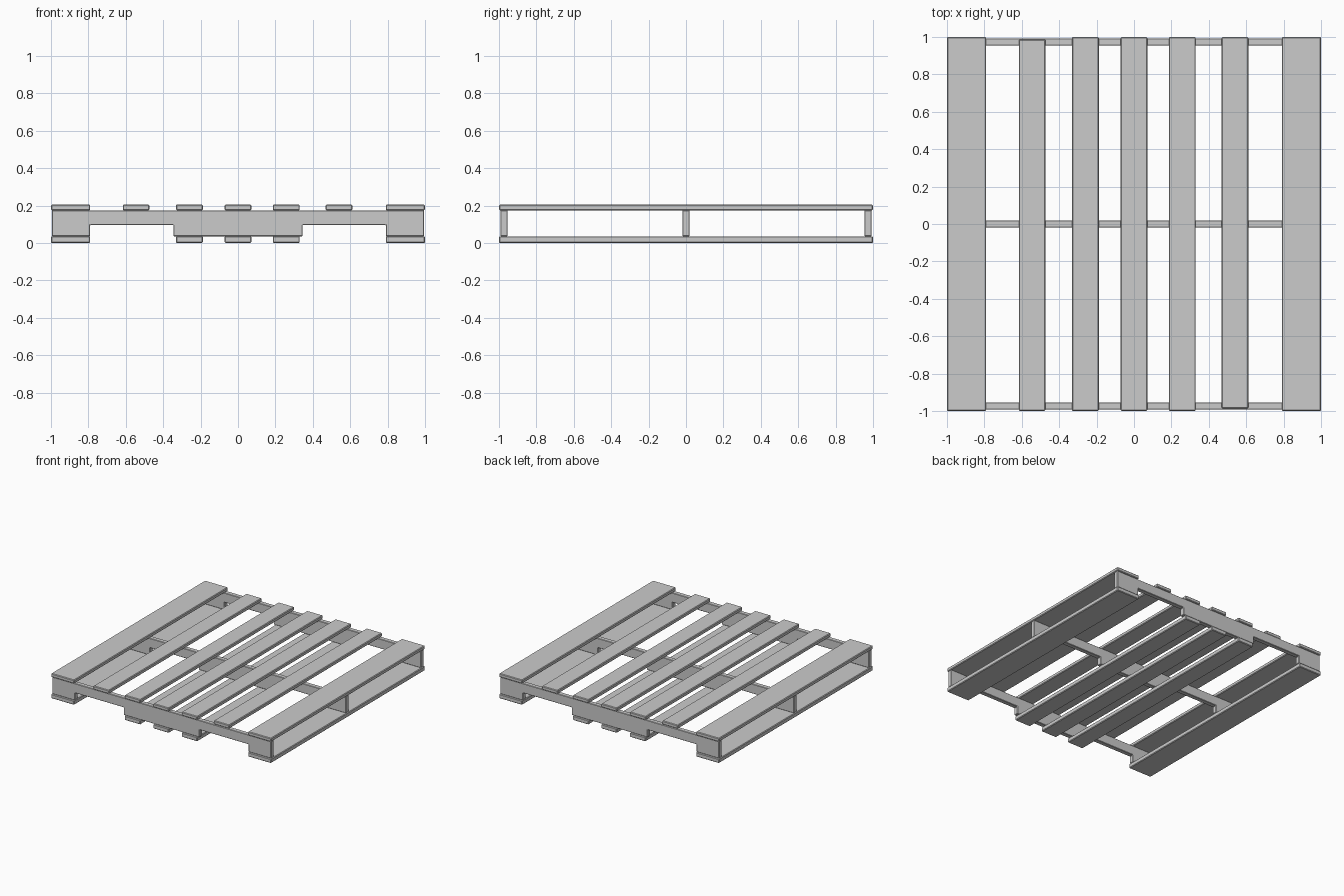
import bpy, bmesh

if "Cube" in bpy.data.objects:
    bpy.data.objects.remove(bpy.data.objects["Cube"])


def finish(name, bm, bevel):
    bmesh.ops.recalc_face_normals(bm, faces=bm.faces)
    mesh = bpy.data.meshes.new(name)
    bm.to_mesh(mesh)
    bm.free()
    obj = bpy.data.objects.new(name, mesh)
    bpy.context.collection.objects.link(obj)
    mod = obj.modifiers.new("worn_edges", 'BEVEL')
    mod.width = bevel
    mod.segments = 1
    return obj


def board(name, x, width, y0, y1, z0, z1):
    bm = bmesh.new()
    bmesh.ops.create_cube(bm, size=1)
    for v in bm.verts:
        v.co.x = x + v.co.x * width
        v.co.y = y1 if v.co.y > 0 else y0
        v.co.z = z1 if v.co.z > 0 else z0
    return finish(name, bm, 0.005)


def stringer(name, y, thickness):
    # Notched profile, right half mirrored to the left
    z0, z1, zn = 0.036, 0.175, 0.097
    half = [(0.345, z0), (0.345, zn), (0.79, zn), (0.79, z0), (0.995, z0), (0.995, z1)]
    profile = half + [(-x, z) for x, z in reversed(half)]
    bm = bmesh.new()
    face = bm.faces.new([bm.verts.new((x, y - thickness / 2, z)) for x, z in profile])
    ext = bmesh.ops.extrude_face_region(bm, geom=[face])
    moved = [g for g in ext["geom"] if isinstance(g, bmesh.types.BMVert)]
    bmesh.ops.translate(bm, verts=moved, vec=(0, thickness, 0))
    return finish(name, bm, 0.003)


# Notched stringers running left to right
for name, y in (("front", -0.973), ("middle", 0), ("back", 0.973)):
    stringer(name + "_stringer", y, 0.038)

# Top deck: wide end boards, narrow boards between
top = [(-0.895, 0.21, -1, 1), (-0.545, 0.142, -1, 0.987), (-0.26, 0.144, -1, 1),
       (0, 0.142, -1, 1), (0.258, 0.144, -1, 1), (0.54, 0.142, -0.987, 1),
       (0.895, 0.21, -1, 1)]
for i, (x, w, y0, y1) in enumerate(top):
    board(f"top_board_{i + 1}", x, w, y0, y1, 0.175, 0.205)

# Bottom deck: boards under the stringer feet
for i, (x, w) in enumerate([(-0.895, 0.21), (-0.26, 0.144), (0, 0.142),
                            (0.258, 0.144), (0.895, 0.21)]):
    board(f"bottom_board_{i + 1}", x, w, -1, 1, 0, 0.036)
